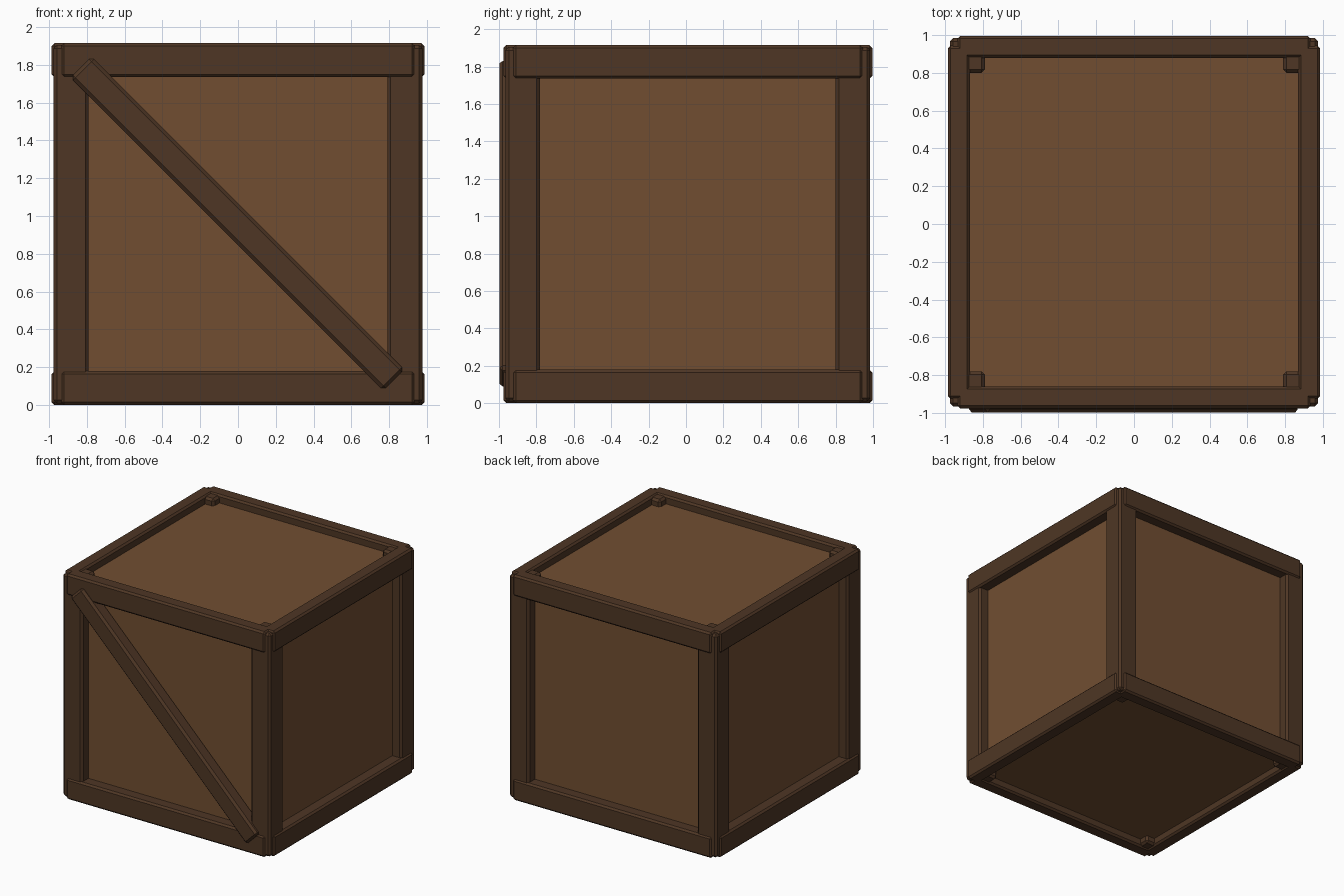
import bpy
from math import radians

if "Cube" in bpy.data.objects:
    bpy.data.objects.remove(bpy.data.objects["Cube"])

CY, CZ = 0.01, 0.957          # crate centre (brace sticks out in front)


def material(name, rgb):
    m = bpy.data.materials.new(name)
    m.diffuse_color = (*rgb, 1)
    m.use_nodes = True
    m.node_tree.nodes["Principled BSDF"].inputs["Base Color"].default_value = m.diffuse_color
    return m


PANEL = material("panel_wood", (0.165, 0.076, 0.031))
FRAME = material("frame_wood", (0.077, 0.037, 0.018))


def box(name, loc, size, mat, bevel=0, rot=(0, 0, 0)):
    bpy.ops.mesh.primitive_cube_add(size=1, location=loc, rotation=rot)
    ob = bpy.context.object
    ob.name = name
    ob.scale = size
    bpy.ops.object.transform_apply(location=False, rotation=False, scale=True)
    ob.data.materials.append(mat)
    if bevel:
        mod = ob.modifiers.new("chamfer", 'BEVEL')
        mod.width = bevel
        mod.segments = 1
    return ob


# Inner panelled body
box("panel_body", (0, CY, CZ), (1.78, 1.78, 1.78), PANEL)

# Corner posts
for sx, px in ((-1, "left"), (1, "right")):
    for sy, py in ((-1, "front"), (1, "back")):
        box(f"{py}_{px}_post", (sx * 0.8825, CY + sy * 0.8825, CZ),
            (0.185, 0.185, 1.895), FRAME, 0.018)

# Top and bottom rails on all four sides
for z, pz in ((0.09, "bottom"), (1.825, "top")):
    for s, py, px in ((-1, "front", "left"), (1, "back", "right")):
        box(f"{pz}_{py}_rail", (0, CY + s * 0.9275, z),
            (1.87, 0.117, 0.18), FRAME, 0.015)
        box(f"{pz}_{px}_rail", (s * 0.9275, CY, z),
            (0.117, 1.87, 0.18), FRAME, 0.015)

# Diagonal brace on the front
box("diagonal_brace", (-0.003, -0.938, 0.96), (2.34, 0.12, 0.156),
    FRAME, 0.018, (0, radians(45), 0))
